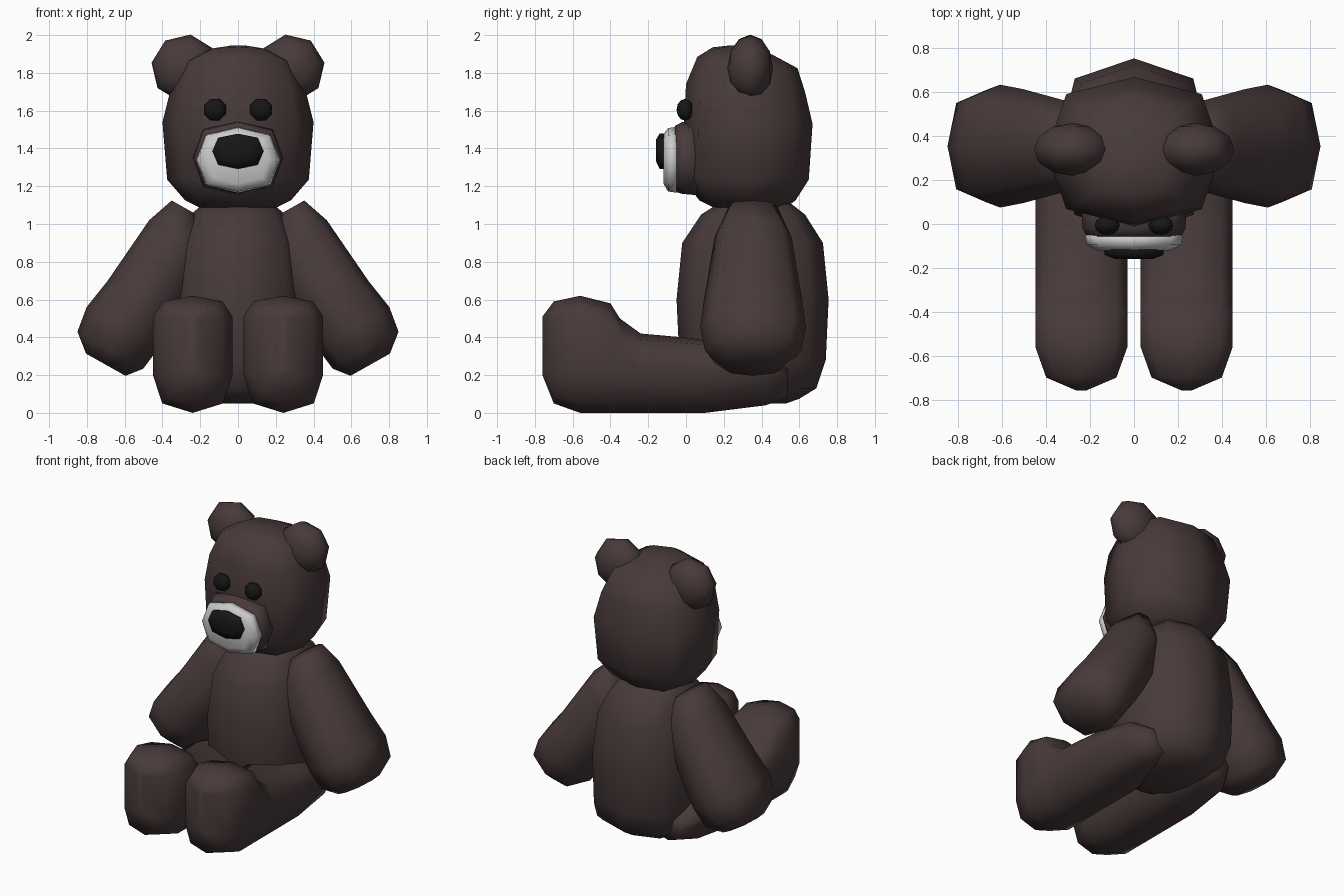
import bpy, bmesh, math
from mathutils import Vector, Matrix

if "Cube" in bpy.data.objects:
    bpy.data.objects.remove(bpy.data.objects["Cube"])


def material(name, r, g, b):
    m = bpy.data.materials.new(name)
    m.diffuse_color = (r, g, b, 1)
    m.use_nodes = True
    m.node_tree.nodes["Principled BSDF"].inputs["Base Color"].default_value = m.diffuse_color
    return m


BROWN = material("brown_fur", 0.065, 0.042, 0.042)
BLACK = material("black", 0.008, 0.008, 0.008)
PALE = material("pale_muzzle", 0.6, 0.6, 0.6)


def finish(name, bm, mat):
    bmesh.ops.recalc_face_normals(bm, faces=bm.faces)
    for f in bm.faces:
        f.smooth = True
    me = bpy.data.meshes.new(name)
    bm.to_mesh(me)
    bm.free()
    ob = bpy.data.objects.new(name, me)
    bpy.context.collection.objects.link(ob)
    me.materials.append(mat)
    return ob


def loft(name, rings, mat):
    bm = bmesh.new()
    loops = [[bm.verts.new(p) for p in ring] for ring in rings]
    n = len(loops[0])
    for a, b in zip(loops, loops[1:]):
        for i in range(n):
            j = (i + 1) % n
            bm.faces.new((a[i], a[j], b[j], b[i]))
    bm.faces.new(loops[0])
    bm.faces.new(loops[-1])
    return finish(name, bm, mat)


def ring(c, u, v, n=8, e=0.75):
    # rounded-square cross section spanned by half-axes u and v
    f = lambda t: math.copysign(abs(t) ** e, t) if abs(t) > 1e-6 else 0.0
    c, u, v = Vector(c), Vector(u), Vector(v)
    return [c + u * f(math.cos(2 * math.pi * i / n)) + v * f(math.sin(2 * math.pi * i / n))
            for i in range(n)]


def flat_ring(z, rx, y0, y1, tilt=0):
    return ring((0, (y0 + y1) / 2, z), (rx, 0, 0), (0, (y1 - y0) / 2, tilt))


def ball(name, c, r, mat, tilt=0, seg=8, rings=6):
    bm = bmesh.new()
    bmesh.ops.create_uvsphere(bm, u_segments=seg, v_segments=rings, radius=1)
    # poles face front and back
    bm.transform(Matrix.Translation(c) @ Matrix.Rotation(tilt, 4, 'Y')
                 @ Matrix.Diagonal((*r, 1)) @ Matrix.Rotation(math.pi / 2, 4, 'X'))
    return finish(name, bm, mat)


# torso
loft("torso", [flat_ring(*r) for r in [
    (0.05, 0.14, 0.18, 0.53), (0.075, 0.23, 0.08, 0.60), (0.13, 0.30, 0.01, 0.69),
    (0.28, 0.345, -0.035, 0.74), (0.60, 0.35, -0.05, 0.755), (0.90, 0.315, -0.02, 0.725),
    (1.05, 0.25, 0.08, 0.63), (1.12, 0.17, 0.19, 0.54)]], BROWN)

# head
loft("head", [flat_ring(*r) for r in [
    (1.08, 0.19, 0.16, 0.52), (1.125, 0.28, 0.07, 0.58), (1.235, 0.375, -0.01, 0.65),
    (1.54, 0.40, -0.01, 0.67, -0.01), (1.72, 0.355, -0.0, 0.63, -0.02),
    (1.855, 0.29, 0.06, 0.59, -0.03), (1.915, 0.17, 0.14, 0.46, -0.02),
    (1.945, 0.04, 0.23, 0.31)]], BROWN)


# muzzle, nose
def front_ring(y, z, rx, rz):
    return ring((0, y, z), (rx, 0, 0), (0, 0, rz))


loft("snout_base", [front_ring(0.08, 1.35, 0.24, 0.2), front_ring(-0.02, 1.35, 0.235, 0.19),
                    front_ring(-0.058, 1.345, 0.215, 0.175)], BROWN)
loft("muzzle", [front_ring(-0.05, 1.34, 0.222, 0.174), front_ring(-0.095, 1.34, 0.215, 0.168),
                front_ring(-0.12, 1.345, 0.165, 0.13)], PALE)
loft("nose", [front_ring(-0.10, 1.385, 0.135, 0.093), front_ring(-0.14, 1.385, 0.135, 0.093),
              front_ring(-0.16, 1.39, 0.085, 0.055)], BLACK)


# leg cross section: rounded slab from z=b to z=t, flat sides
def leg_ring(s, y, b, t, rx):
    half = [(0, t), (0.75 * rx, t - 0.14 * rx), (rx, t - 0.52 * rx),
            (rx, b + 0.95 * rx), (0.77 * rx, b + 0.24 * rx), (0, b)]
    pts = half + [(-x, z) for x, z in half[-2:0:-1]]
    return [Vector((s * 0.24 + x, y, z)) for x, z in pts]


NX = Vector((0.87, 0, 0.49))
for side, s in (("left", 1), ("right", -1)):
    # arm: centre x, centre z, half thickness, half depth
    rings = []
    for x, z, w, d in [(0.29, 1.09, 0.07, 0.13), (0.305, 0.927, 0.19, 0.205),
                       (0.507, 0.597, 0.21, 0.26), (0.61, 0.452, 0.22, 0.28),
                       (0.676, 0.332, 0.20, 0.255), (0.70, 0.255, 0.12, 0.15)]:
        rings.append(ring((s * x, 0.355, z), (s * NX.x * w, 0, NX.z * w), (0, d, 0)))
    loft(side + "_arm", rings, BROWN)

    # leg with upturned foot
    loft(side + "_leg", [leg_ring(s, *r) for r in [
        (-0.76, 0.20, 0.51, 0.02), (-0.70, 0.05, 0.59, 0.16), (-0.56, 0.0, 0.62, 0.21),
        (-0.40, 0.0, 0.58, 0.21), (-0.35, 0.0, 0.50, 0.21), (-0.24, 0.0, 0.42, 0.21),
        (0.10, 0.0, 0.39, 0.21), (0.42, 0.04, 0.33, 0.19), (0.54, 0.08, 0.24, 0.10)]], BROWN)

    # ear, eye
    ball(side + "_ear", (s * 0.28, 0.34, 1.825), (0.18, 0.12, 0.18), BROWN, tilt=-s * 0.16)
    ball(side + "_eye", (s * 0.122, -0.005, 1.605), (0.062, 0.045, 0.062), BLACK, tilt=0.39)
